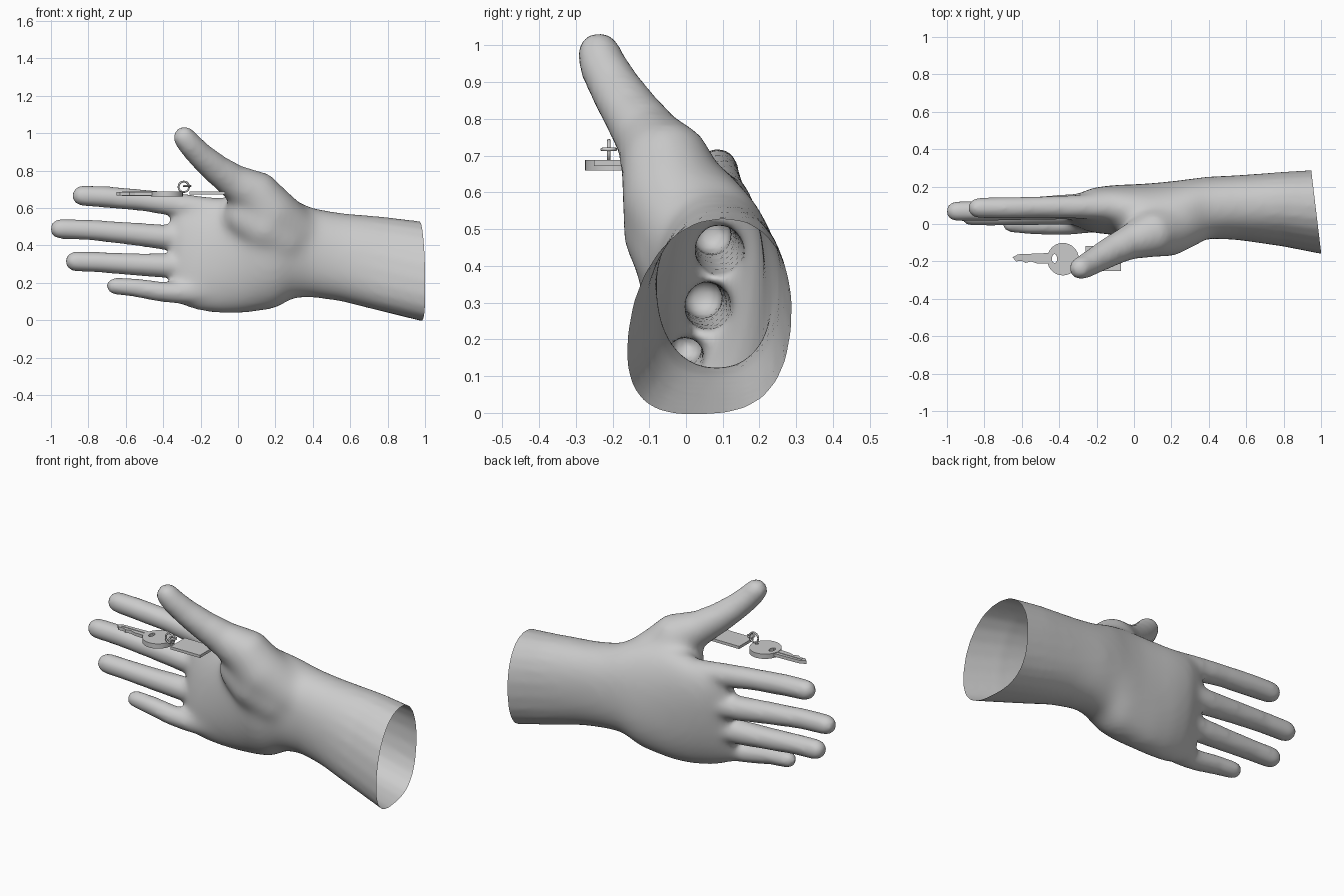
import bpy, bmesh, math
from mathutils import Vector

if "Cube" in bpy.data.objects:
    bpy.data.objects.remove(bpy.data.objects["Cube"])

grey = bpy.data.materials.new("plain grey")
grey.diffuse_color = (0.6, 0.6, 0.6, 1)
grey.use_nodes = True
grey.node_tree.nodes["Principled BSDF"].inputs["Base Color"].default_value = grey.diffuse_color


def loft(bm, rings):
    """Skin a list of closed rings and cap both ends."""
    loops = [[bm.verts.new(p) for p in ring] for ring in rings]
    n = len(loops[0])
    for a, b in zip(loops, loops[1:]):
        for i in range(n):
            bm.faces.new((a[i], a[(i + 1) % n], b[(i + 1) % n], b[i]))
    bm.faces.new(loops[0][::-1])
    bm.faces.new(loops[-1])


def digit(bm, path, n=14):
    """Round tapered tube through (x, y, z, radius) points, domed at the far end."""
    pts = [Vector(p[:3]) for p in path]
    radii = [p[3] for p in path]
    axis = (pts[-1] - pts[-2]).normalized()
    tip, r = pts[-1].copy(), radii[-1]
    for a in (30, 55, 78):
        pts.append(tip + axis * r * math.sin(math.radians(a)))
        radii.append(r * math.cos(math.radians(a)))
    rings = []
    for i, p in enumerate(pts):
        d = (pts[min(i + 1, len(pts) - 1)] - pts[max(i - 1, 0)]).normalized()
        u = d.cross(Vector((0, 1, 0))).normalized()
        v = d.cross(u)
        rings.append([p + radii[i] * (math.cos(t) * u + math.sin(t) * v)
                      for t in (2 * math.pi * k / n for k in range(n))])
    loft(bm, rings)


def section(x, z0, z1, y0, y1, shear, n=24):
    """Oval cross-section leaning backwards by shear, egg-shaped towards the elbow."""
    egg = 1 + 0.28 * max(0, min(1, (x - .4) / .5))
    ring = []
    for k in range(n):
        t = 2 * math.pi * k / n
        c, s = math.cos(t), math.sin(t)
        up = (math.copysign(abs(s) ** 0.9, s) + 1) / 2
        z = z0 + (z1 - z0) * up ** egg
        dy = (y1 - y0) / 2 * math.copysign(abs(c) ** 0.9, c)
        ring.append((x, (y0 + y1) / 2 + dy + shear * (z - (z0 + z1) / 2), z))
    return ring


def finish(ob, angle):
    ob.data.materials.clear()
    ob.data.materials.append(grey)
    bpy.ops.object.select_all(action='DESELECT')
    ob.select_set(True)
    bpy.context.view_layer.objects.active = ob
    bpy.ops.object.shade_smooth_by_angle(angle=math.radians(angle))


# forearm and palm: x, bottom, top, front, back, lean
bm = bmesh.new()
arm = [(1.06, -.024, .518, -.165, .297, .1), (.8, .04, .55, -.115, .28, .1),
       (.55, .10, .575, -.085, .262, .05), (.4, .12, .6, -.08, .255, .0),
       (.3, .118, .645, -.105, .242, -.03), (.2, .06, .68, -.13, .228, -.06),
       (.1, .044, .685, -.12, .218, -.05), (0, .032, .67, -.08, .213, .0),
       (-.12, .034, .655, -.055, .206, .07), (-.22, .05, .65, -.04, .187, .12),
       (-.30, .08, .64, -.01, .152, .13), (-.36, .115, .62, .035, .115, .13)]
loft(bm, [section(*row) for row in arm])

# four fingers and the thumb
digits = [
    [(-.1, .09, .58, .075), (-.3, .092, .613, .066), (-.5, .09, .64, .058),
     (-.7, .086, .658, .058), (-.832, .086, .665, .055)],
    [(-.15, .1, .43, .078), (-.4, .09, .445, .067), (-.6, .08, .465, .06),
     (-.8, .07, .483, .055), (-.95, .068, .488, .054)],
    [(-.15, .08, .29, .078), (-.38, .06, .29, .066), (-.55, .053, .298, .06),
     (-.75, .045, .31, .055), (-.87, .045, .314, .054)],
    [(-.1, .04, .16, .08), (-.3, .004, .145, .062), (-.42, -.005, .153, .054),
     (-.55, -.006, .174, .05), (-.658, 0, .182, .045)],
    [(.48, .1, .36, .09), (.38, .07, .42, .14), (.27, .02, .485, .15),
     (.17, -.035, .58, .147), (.09, -.055, .68, .13),
     (-.03, -.1, .742, .096), (-.12, -.145, .808, .082), (-.2, -.19, .88, .071),
     (-.26, -.225, .943, .065), (-.285, -.236, .975, .061)],
    # ball of the thumb
    [(.38, .07, .36, .12), (.25, .0, .42, .14), (.14, -.035, .5, .145), (.04, -.03, .55, .12)]]
for path in digits:
    digit(bm, path)
bmesh.ops.recalc_face_normals(bm, faces=bm.faces)
me = bpy.data.meshes.new("hand")
bm.to_mesh(me)
bm.free()
hand = bpy.data.objects.new("hand", me)
bpy.context.collection.objects.link(hand)

# fuse into one skin
bpy.context.view_layer.objects.active = hand
hand.select_set(True)
m = hand.modifiers.new("fuse", 'REMESH')
m.mode, m.voxel_size = 'VOXEL', 0.014
bpy.ops.object.modifier_apply(modifier="fuse")

# soften lightly everywhere, strongly over palm and wrist
soft = hand.vertex_groups.new(name="palm")
for v in hand.data.vertices:
    x, y, z = v.co
    w = min(1, max(0, (x + .42) / .3)) * min(1, max(0, (.75 - x) / .2))
    w *= min(1, max(0, (.84 - z) / .12))
    soft.add([v.index], w, 'REPLACE')
for name, count, group in (("soften", 7, ""), ("blend", 50, "palm")):
    m = hand.modifiers.new(name, 'SMOOTH')
    m.factor, m.iterations, m.vertex_group = 0.5, count, group
    bpy.ops.object.modifier_apply(modifier=name)

# open, slightly slanted end of the forearm
bm = bmesh.new()
bm.from_mesh(hand.data)
bmesh.ops.bisect_plane(bm, geom=bm.verts[:] + bm.edges[:] + bm.faces[:],
                       plane_co=(1.0, -.15, .25), plane_no=(1, .12, 0), clear_outer=True)
bm.to_mesh(hand.data)
bm.free()
finish(hand, 60)


def plate(name, outlines, z, half):
    """Flat plate from outlines; inner outlines become holes."""
    cu = bpy.data.curves.new(name, 'CURVE')
    cu.dimensions, cu.fill_mode, cu.extrude = '2D', 'BOTH', half
    for pts in outlines:
        sp = cu.splines.new('POLY')
        sp.points.add(len(pts) - 1)
        for q, (x, y) in zip(sp.points, pts):
            q.co = (x, y, 0, 1)
        sp.use_cyclic_u = True
    ob = bpy.data.objects.new(name, cu)
    ob.location.z = z
    bpy.context.collection.objects.link(ob)
    bpy.ops.object.select_all(action='DESELECT')
    ob.select_set(True)
    bpy.context.view_layer.objects.active = ob
    bpy.ops.object.convert(target='MESH')
    ob = bpy.context.view_layer.objects.active
    finish(ob, 30)
    return ob


def oval(x, y, rx, ry, n):
    return [(x + rx * math.cos(2 * math.pi * k / n), y + ry * math.sin(2 * math.pi * k / n))
            for k in range(n)]


# key: round head with holes, toothed blade
plate("key_head", [oval(-.38, -.188, .085, .087, 28), oval(-.425, -.185, .014, .024, 12),
                   oval(-.315, -.2, .01, .01, 10)], .674, .014)
plate("key_blade", [[(-.45, -.155), (-.62, -.162), (-.65, -.178), (-.63, -.2), (-.6, -.197),
                     (-.58, -.208), (-.55, -.2), (-.52, -.21), (-.45, -.213)]], .676, .009)
plate("key_ridge", [[(-.45, -.176), (-.62, -.176), (-.62, -.186), (-.45, -.186)]], .676, .0115)

# tag plate
plate("tag", [[(-.26, -.25), (-.07, -.25), (-.07, -.117), (-.26, -.117)]], .68, .008)

# rings joining key and tag
for name, loc, rot, r in (("key_ring", (-.29, -.21, .713), (math.pi / 2, 0, 0), .028),
                          ("link_ring", (-.272, -.21, .717), (0, 0, 0), .018)):
    bpy.ops.mesh.primitive_torus_add(major_segments=20, minor_segments=8, location=loc,
                                     rotation=rot, major_radius=r, minor_radius=.005)
    ring = bpy.context.object
    ring.name = name
    finish(ring, 60)
